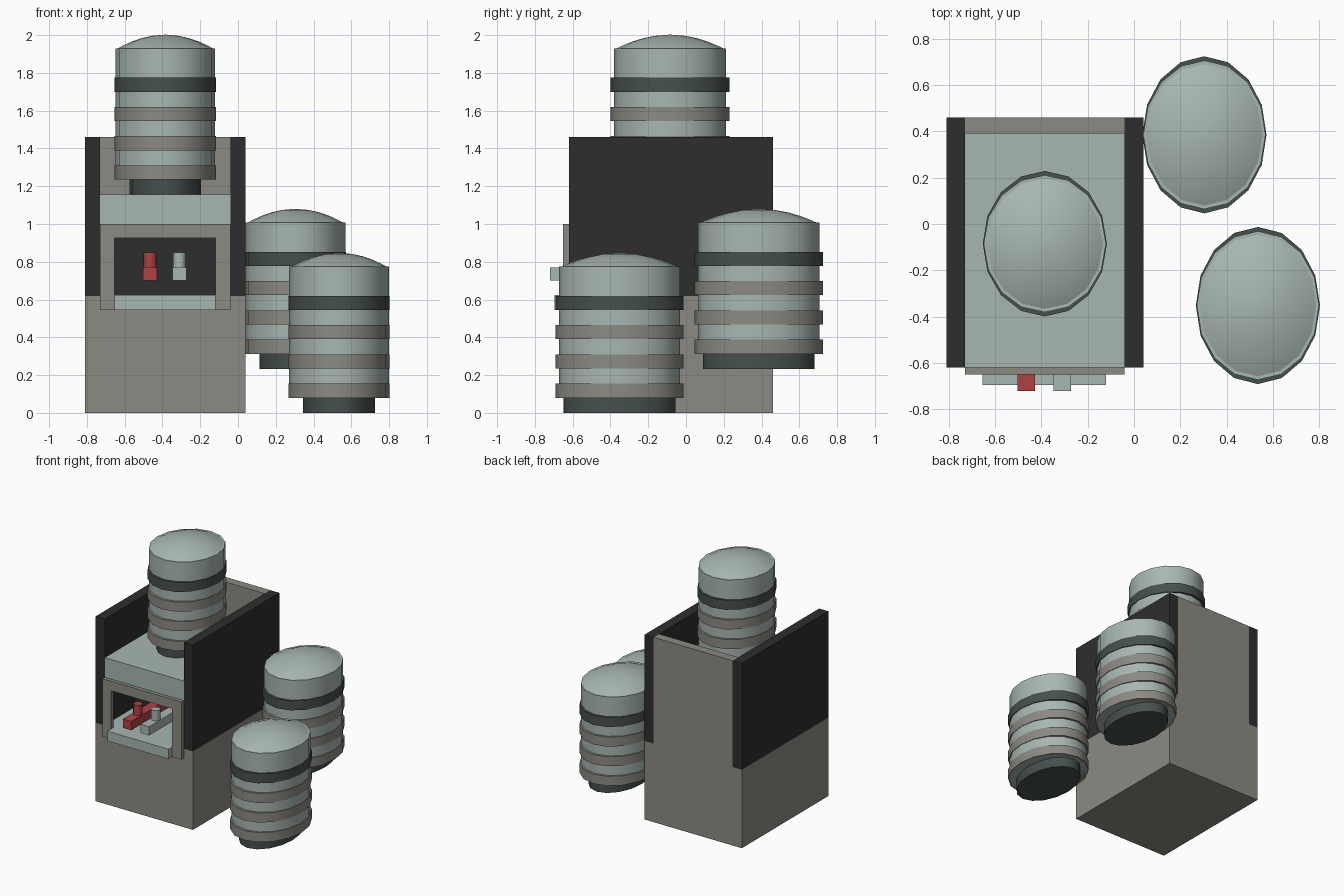
import bpy, bmesh, math

cube = bpy.data.objects.get("Cube")
if cube:
    bpy.data.objects.remove(cube, do_unlink=True)


def material(name, r, g, b):
    m = bpy.data.materials.new(name)
    m.use_nodes = True
    m.diffuse_color = (r, g, b, 1)
    m.node_tree.nodes["Principled BSDF"].inputs["Base Color"].default_value = (r, g, b, 1)
    return m


PALE = material("pale blue grey", 0.39, 0.47, 0.44)
GREY = material("warm grey", 0.262, 0.254, 0.227)
BLACK = material("charcoal", 0.027, 0.027, 0.028)
SLATE = material("dark slate", 0.06, 0.08, 0.074)
RED = material("tap red", 0.43, 0.053, 0.058)


def finish(name, bm, mat):
    bmesh.ops.recalc_face_normals(bm, faces=bm.faces[:])
    mesh = bpy.data.meshes.new(name)
    bm.to_mesh(mesh)
    bm.free()
    mesh.materials.append(mat)
    ob = bpy.data.objects.new(name, mesh)
    bpy.context.collection.objects.link(ob)
    return ob


def box(name, x, y, z, mat):
    bm = bmesh.new()
    bmesh.ops.create_cube(bm, size=1)
    for v in bm.verts:
        for i, (lo, hi) in enumerate((x, y, z)):
            v.co[i] = hi if v.co[i] > 0 else lo
    return finish(name, bm, mat)


def oval(name, centre, profile, mat, sides=16):
    """Stack of elliptical rings (rx, ry, z), closed at both ends."""
    bm = bmesh.new()
    rings = []
    for rx, ry, z in profile:
        angles = [math.tau * i / sides for i in range(sides)]
        rings.append([bm.verts.new((centre[0] + rx * math.cos(a),
                                    centre[1] + ry * math.sin(a), z)) for a in angles])
    for low, high in zip(rings, rings[1:]):
        for i in range(sides):
            j = (i + 1) % sides
            bm.faces.new((low[i], low[j], high[j], high[i]))
    bm.faces.new(rings[0])
    bm.faces.new(rings[-1])
    ob = finish(name, bm, mat)
    bpy.ops.object.select_all(action='DESELECT')
    ob.select_set(True)
    bpy.context.view_layer.objects.active = ob
    bpy.ops.object.shade_smooth_by_angle(angle=math.radians(35))
    return ob


def bottle(name, x, y, z, ry):
    rx = 0.264
    c = (x, y)
    oval(name + "_neck", c, [(0.19, ry * 0.92, z), (0.19, ry * 0.92, z + 0.09)], SLATE)
    oval(name + "_body", c, [(rx, ry, z + 0.08), (rx, ry, z + 0.775)], PALE)
    # domed cap, slightly inside the body rim
    dome = []
    for k in range(7):
        t = k / 6 * 0.98
        s = 0.95 * math.cos(t * math.pi / 2)
        dome.append((rx * s, ry * s, z + 0.775 + 0.072 * (1 - (s / 0.95) ** 2)))
    oval(name + "_dome", c, dome, PALE)
    # raised ribs, the top one darker
    for k in range(4):
        low = z + 0.08 + 0.155 * k
        oval(f"{name}_rib_{k + 1}", c,
             [(rx + 0.004, ry + 0.018, low), (rx + 0.004, ry + 0.018, low + 0.075)],
             SLATE if k == 3 else GREY)


# Cabinet
L, R, F, B = -0.81, 0.04, -0.62, 0.46
IL, IR = L + 0.08, R - 0.08
box("base", (L, R), (F, B), (0, 0.62), GREY)
box("right_side_panel", (L, IL), (F, B), (0.62, 1.46), BLACK)
box("left_side_panel", (IR, R), (F, B), (0.62, 1.46), BLACK)
box("back_panel", (IL, IR), (0.39, B), (0.62, 1.46), GREY)
box("top_shelf", (IL, IR), (F, 0.39), (1.0, 1.155), PALE)
box("recess_back", (IL, IR), (-0.25, 0.39), (0.62, 1.0), BLACK)

# Front frame around the tap recess
FY = (-0.65, F)
box("frame_right", (IL, -0.655), FY, (0.545, 1.0), GREY)
box("frame_left", (-0.12, IR), FY, (0.545, 1.0), GREY)
box("frame_top", (-0.655, -0.12), FY, (0.925, 1.0), GREY)

# Drip tray, and its floor running into the recess
box("drip_tray", (-0.655, -0.12), (-0.695, F), (0.545, 0.623), PALE)
box("recess_floor", (IL, IR), (F, -0.25), (0.615, 0.623), PALE)

# Hot and cold taps
for name, x, mat in (("hot_tap", -0.465, RED), ("cold_tap", -0.31, PALE)):
    box(name + "_arm", (x - 0.037, x + 0.037), (-0.72, -0.25), (0.7, 0.77), mat)
    oval(name + "_stem", (x, -0.585), [(0.034, 0.034, 0.76), (0.034, 0.034, 0.85)], mat, 12)

# Water bottles
bottle("mounted_bottle", -0.385, -0.085, 1.155, 0.296)
bottle("rear_spare_bottle", 0.304, 0.385, 0.233, 0.321)
bottle("front_spare_bottle", 0.535, -0.352, 0, 0.321)
